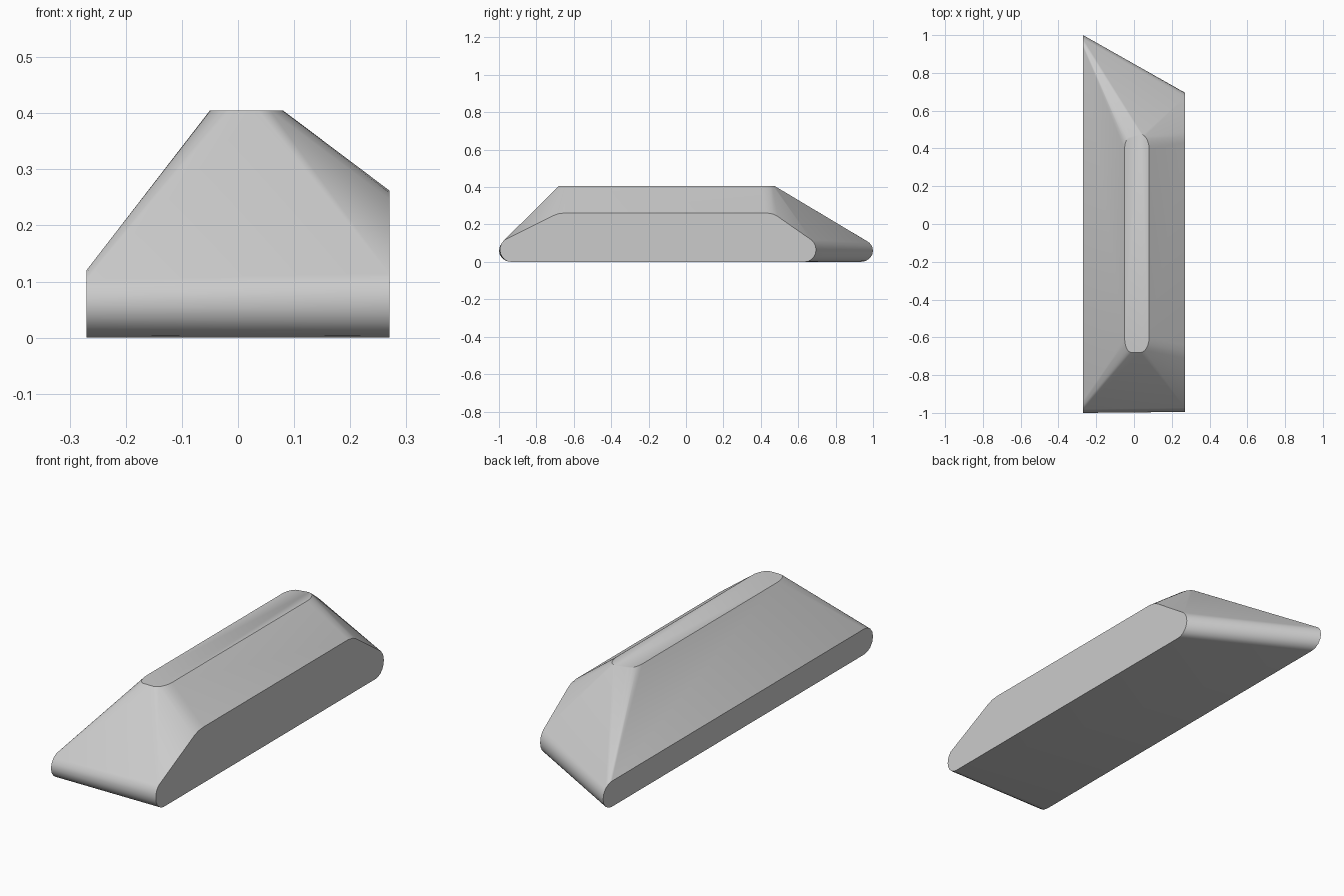
import bpy, bmesh, math
from mathutils import Vector

cube = bpy.data.objects.get("Cube")
if cube:
    bpy.data.objects.remove(cube, do_unlink=True)


def arc(cx, cy, rx, ry, start, end, steps=8):
    """Points along an elliptical arc, angles in degrees."""
    angles = [math.radians(start + (end - start) * i / steps) for i in range(steps + 1)]
    return [(cx + rx * math.cos(a), cy + ry * math.sin(a)) for a in angles]


# Tall right side: rounded toes and softened shoulders, as (y, z)
right_side = (arc(-0.935, 0.065, 0.06, 0.065, 130, 270) + arc(0.635, 0.065, 0.06, 0.065, -90, 52)
              + [(0.49, 0.243), (0.465, 0.256), (0.43, 0.262),
                 (-0.64, 0.262), (-0.68, 0.258), (-0.71, 0.247)])

# Low left side: a long flattened capsule, as (y, z)
left_side = (arc(-0.935, 0.06, 0.065, 0.06, 90, 270) + arc(0.935, 0.06, 0.065, 0.06, -90, 90))

# Narrow top cap with blunt rounded ends, as (x, y)
top_cap = (arc(0.035, 0.395, 0.045, 0.08, 0, 90, 6) + arc(-0.015, 0.395, 0.035, 0.07, 90, 180, 6)
           + arc(-0.015, -0.60, 0.035, 0.08, 180, 270, 6) + arc(0.035, -0.60, 0.045, 0.08, 270, 360, 6))

points = [Vector((0.27, y, z)) for y, z in right_side]
points += [Vector((-0.27, y, z)) for y, z in left_side]
points += [Vector((x, y, 0.405)) for x, y in top_cap]

# Skin stretched over the three outlines
bm = bmesh.new()
for p in points:
    bm.verts.new(p)
bmesh.ops.remove_doubles(bm, verts=bm.verts, dist=0.0005)
bmesh.ops.convex_hull(bm, input=bm.verts, use_existing_faces=False)
bmesh.ops.delete(bm, geom=[v for v in bm.verts if not v.link_faces], context='VERTS')
bmesh.ops.dissolve_limit(bm, angle_limit=math.radians(0.5), verts=bm.verts, edges=bm.edges)
bmesh.ops.recalc_face_normals(bm, faces=bm.faces)

mesh = bpy.data.meshes.new("keycap_body")
bm.to_mesh(mesh)
bm.free()
body = bpy.data.objects.new("wedge_body", mesh)
bpy.context.collection.objects.link(body)

# Plain grey finish
grey = bpy.data.materials.new("light_grey")
grey.use_nodes = True
grey.diffuse_color = (0.6, 0.6, 0.6, 1)
grey.node_tree.nodes["Principled BSDF"].inputs["Base Color"].default_value = grey.diffuse_color
mesh.materials.append(grey)

# Smooth rounded ends, crisp borders on the flat faces
bpy.context.view_layer.objects.active = body
body.select_set(True)
bpy.ops.object.shade_smooth_by_angle(angle=math.radians(30))
